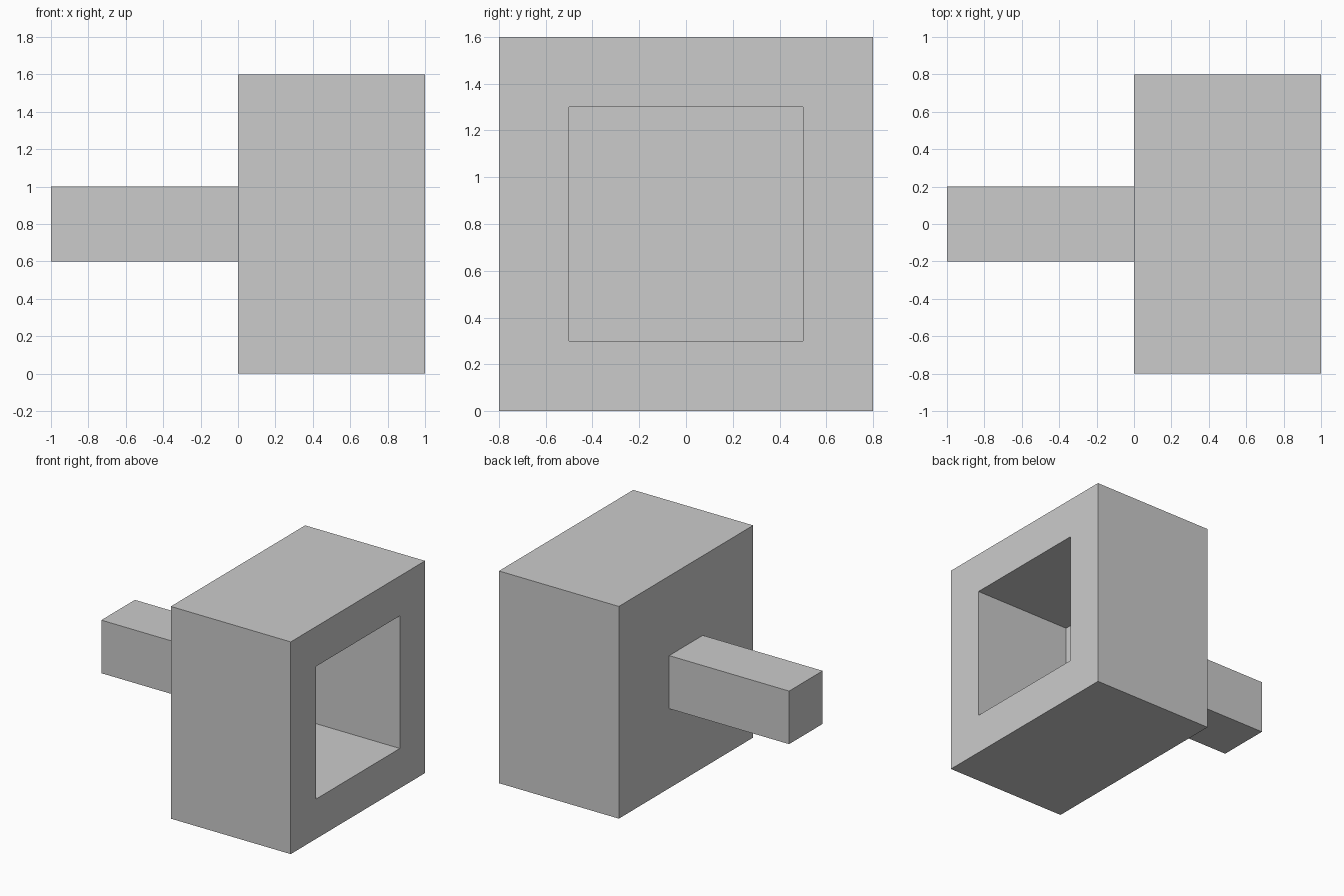
import bpy
import bmesh
from mathutils import Matrix, Vector

cube = bpy.data.objects.get("Cube")
if cube:
    bpy.data.objects.remove(cube, do_unlink=True)

grey = bpy.data.materials.new("grey")
grey.use_nodes = True
grey.diffuse_color = (0.6, 0.6, 0.6, 1)
grey.node_tree.nodes["Principled BSDF"].inputs["Base Color"].default_value = grey.diffuse_color


def box(bm, low, high):
    """Add a box spanning two opposite corners."""
    low, high = Vector(low), Vector(high)
    matrix = Matrix.Translation((low + high) / 2) @ Matrix.Diagonal((*(high - low), 1))
    bmesh.ops.create_cube(bm, size=1, matrix=matrix)


def finish(bm, name):
    """Turn the bmesh into a named object."""
    mesh = bpy.data.meshes.new(name)
    bm.to_mesh(mesh)
    bm.free()
    mesh.materials.append(grey)
    obj = bpy.data.objects.new(name, mesh)
    bpy.context.collection.objects.link(obj)


def facing(bm, direction):
    """Find the face that points most along a direction."""
    bm.normal_update()
    return max(bm.faces, key=lambda f: f.normal.dot(direction))


# Head: a block with a square socket sunk into its +x face
bm = bmesh.new()
box(bm, (0, -0.8, 0), (1, 0.8, 1.6))
mouth = facing(bm, Vector((1, 0, 0)))
bmesh.ops.inset_region(bm, faces=[mouth], thickness=0.3, use_even_offset=True)
floor = bmesh.ops.extrude_discrete_faces(bm, faces=[mouth])["faces"][0]
bmesh.ops.translate(bm, verts=floor.verts, vec=(-0.8, 0, 0))
finish(bm, "socket_head")

# Shaft: a square bar open where it joins the head
bm = bmesh.new()
box(bm, (-1, -0.2, 0.6), (0, 0.2, 1))
bmesh.ops.delete(bm, geom=[facing(bm, Vector((1, 0, 0)))], context="FACES_ONLY")
finish(bm, "shaft")
